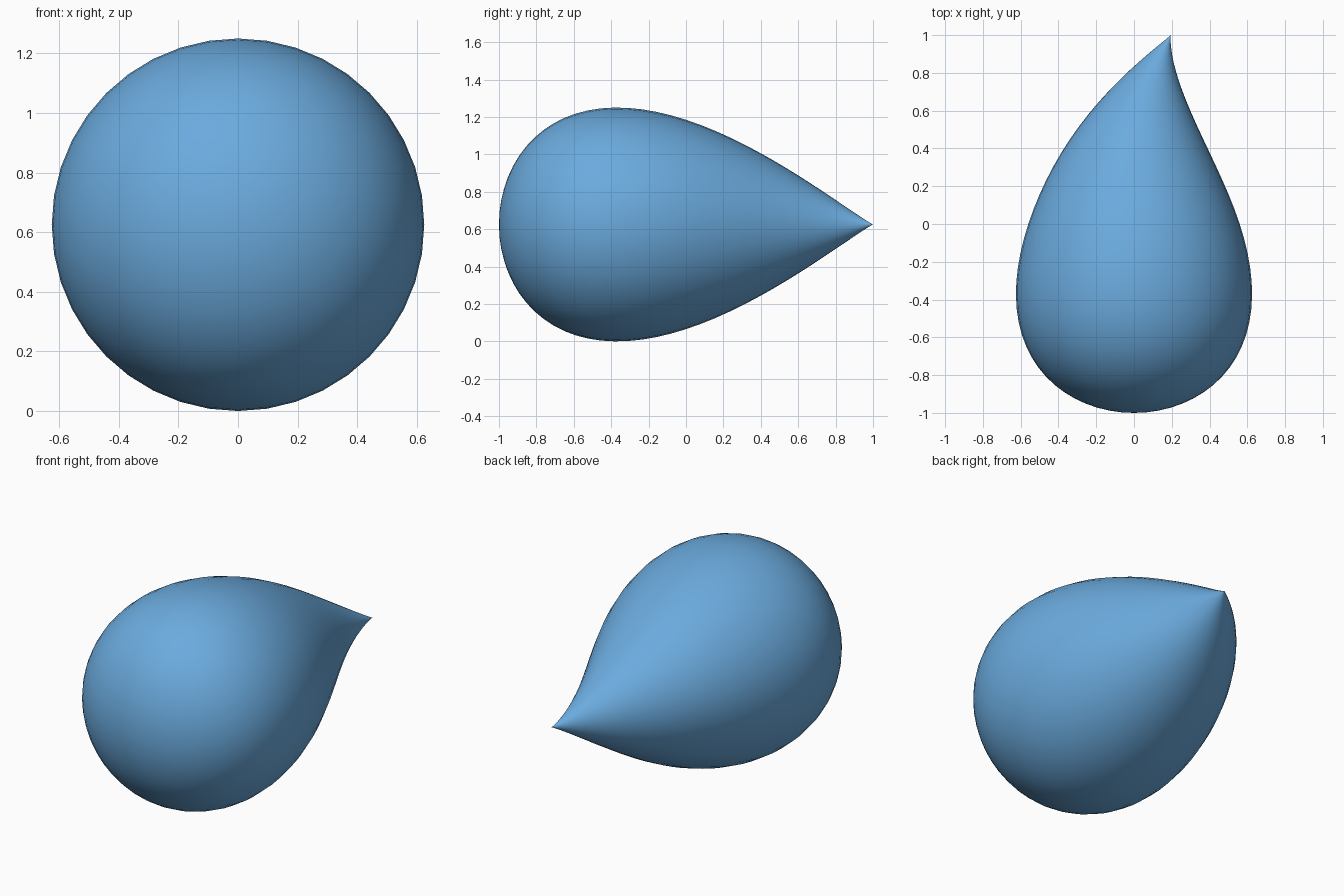
import bpy
import bmesh
import math

cube = bpy.data.objects.get("Cube")
if cube:
    bpy.data.objects.remove(cube, do_unlink=True)

RADIUS = 0.625    # widest cross-section
TAPER = 1.17      # how quickly the body narrows toward the tip
TIP_SHIFT = 0.195  # sideways lean of the tip

# Sky blue surface
blue = bpy.data.materials.new("sky_blue")
blue.use_nodes = True
color = (0.147, 0.406, 0.73, 1)
blue.diffuse_color = color
blue.node_tree.nodes["Principled BSDF"].inputs["Base Color"].default_value = color


def taper(y):
    return max(0, (1 - y) / 2) ** (TAPER / 2)


# Scale that brings the widest ring to the wanted radius
widest = -TAPER / (TAPER + 2)
scale = RADIUS / (math.sqrt(1 - widest ** 2) * taper(widest))

# Teardrop: a sphere laid along y, narrowed to a point and bent at the tip
bm = bmesh.new()
bmesh.ops.create_uvsphere(bm, u_segments=40, v_segments=40, radius=1)
for v in bm.verts:
    x, y, z = v.co.x, v.co.z, -v.co.y
    width = scale * taper(y)
    lean = TIP_SHIFT * max(0, y) ** 3.3
    v.co = (x * width + lean, y, z * width + RADIUS)

mesh = bpy.data.meshes.new("teardrop_body")
bm.to_mesh(mesh)
bm.free()
mesh.materials.append(blue)
mesh.shade_smooth()
body = bpy.data.objects.new("teardrop_body", mesh)
bpy.context.collection.objects.link(body)
